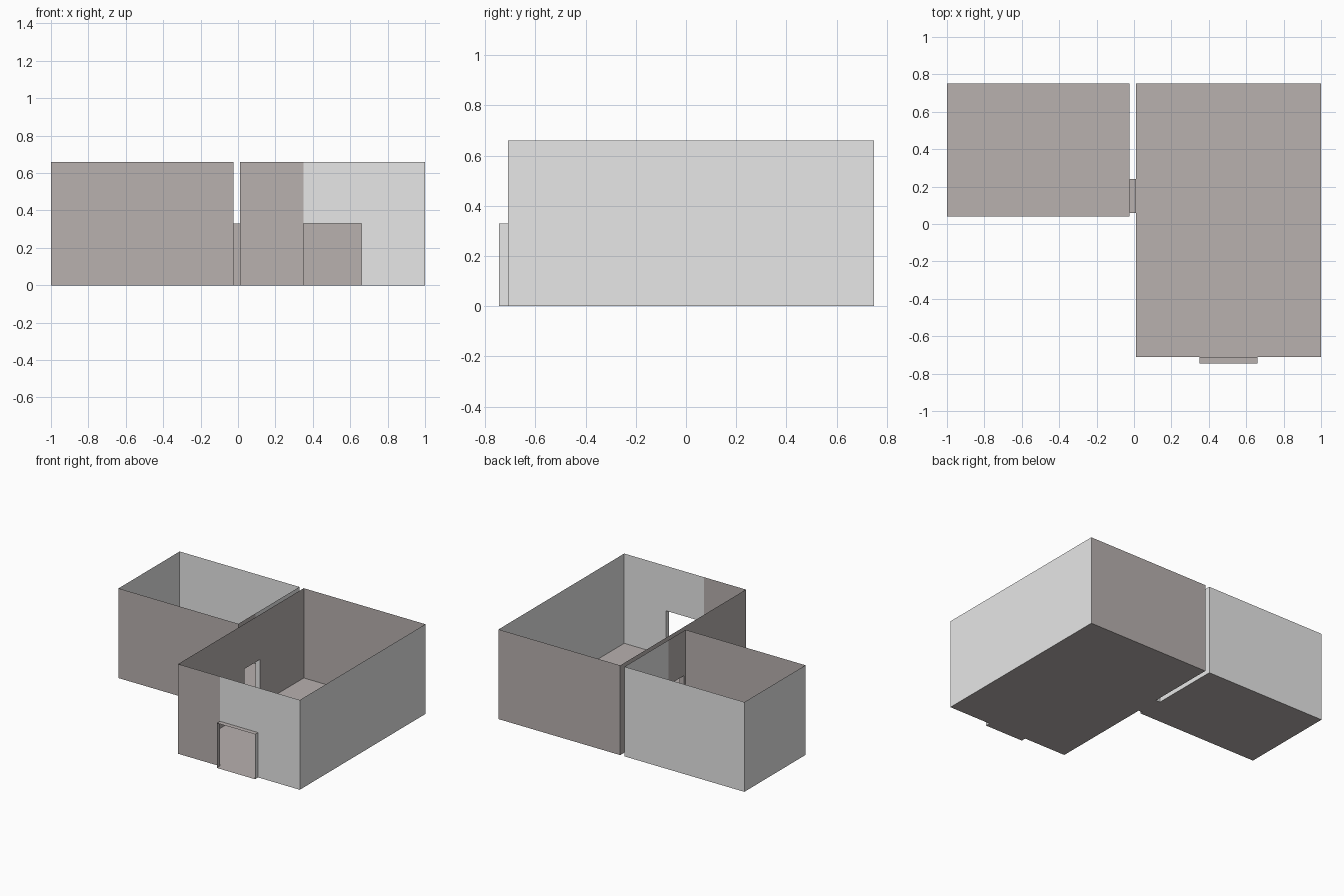
import bpy

cube = bpy.data.objects.get("Cube")
if cube:
    bpy.data.objects.remove(cube, do_unlink=True)

WALL_H, DOOR_H = 0.66, 0.33


def material(name, rgb):
    m = bpy.data.materials.new(name)
    m.use_nodes = True
    m.diffuse_color = (*rgb, 1)
    m.node_tree.nodes["Principled BSDF"].inputs["Base Color"].default_value = (*rgb, 1)
    return m


grey = material("light grey plaster", (0.8, 0.8, 0.8))
brown = material("warm brown grey", (0.48, 0.44, 0.43))


def sheet(name, mat, *quads):
    """Object made of flat four-cornered sheets."""
    verts = [v for quad in quads for v in quad]
    faces = [range(i, i + 4) for i in range(0, len(verts), 4)]
    mesh = bpy.data.meshes.new(name)
    mesh.from_pydata(verts, [], [tuple(f) for f in faces])
    mesh.materials.append(mat)
    ob = bpy.data.objects.new(name, mesh)
    bpy.context.collection.objects.link(ob)
    return ob


def upright(a, b, z0=0, z1=WALL_H):
    return [(*a, z0), (*b, z0), (*b, z1), (*a, z1)]


def level(x0, x1, y0, y1, z=0):
    return [(x0, y0, z), (x1, y0, z), (x1, y1, z), (x0, y1, z)]


# Room bounds: small room on the right, large room on the left
SX0, SX1, SY = -1, -0.025, 0.04
LX0, LX1, LY = 0.01, 1, -0.71
BACK = 0.75
# Doorways: front entrance along x, passage between the rooms along y
EX0, EX1, PORCH = 0.35, 0.66, -0.745
PY0, PY1 = 0.06, 0.24

# Floors
sheet("small_room_floor", brown, level(SX0, SX1, SY, BACK))
sheet("large_room_floor", brown, level(LX0, LX1, LY, BACK))

# Small room walls
sheet("small_room_outer_walls", grey,
      upright((SX0, SY), (SX0, BACK)), upright((SX0, BACK), (SX1, BACK)))
sheet("small_room_front_wall", brown, upright((SX0, SY), (SX1, SY)))
sheet("small_room_inner_wall", grey, upright((SX1, BACK), (SX1, PY1)))
sheet("small_room_door_wall", brown,
      upright((SX1, PY1), (SX1, PY0), DOOR_H), upright((SX1, PY0), (SX1, SY)))

# Large room walls
sheet("large_room_side_wall", grey, upright((LX1, LY), (LX1, BACK)))
sheet("large_room_back_wall", brown, upright((LX0, BACK), (LX1, BACK)))
sheet("large_room_inner_wall", brown,
      upright((LX0, LY), (LX0, PY0)), upright((LX0, PY0), (LX0, PY1), DOOR_H),
      upright((LX0, PY1), (LX0, BACK)))
sheet("large_room_front_wall", brown, upright((LX0, LY), (EX0, LY)))
sheet("large_room_entrance_wall", grey,
      upright((EX0, LY), (EX1, LY), DOOR_H), upright((EX1, LY), (LX1, LY)))

# Entrance and passage linings: threshold, lintel and two jambs
for name, (x0, x1, y0, y1), along_x in (
        ("entrance", (EX0, EX1, PORCH, LY), True),
        ("passage", (SX1, LX0, PY0, PY1), False)):
    sheet(name + "_threshold", brown, level(x0, x1, y0, y1))
    sheet(name + "_lintel", brown, level(x0, x1, y0, y1, DOOR_H))
    near = ((x0, y0), (x0, y1)) if along_x else ((x0, y0), (x1, y0))
    far = ((x1, y0), (x1, y1)) if along_x else ((x0, y1), (x1, y1))
    sheet(name + "_near_jamb", brown, upright(*near, 0, DOOR_H))
    sheet(name + "_far_jamb", grey, upright(*far, 0, DOOR_H))
